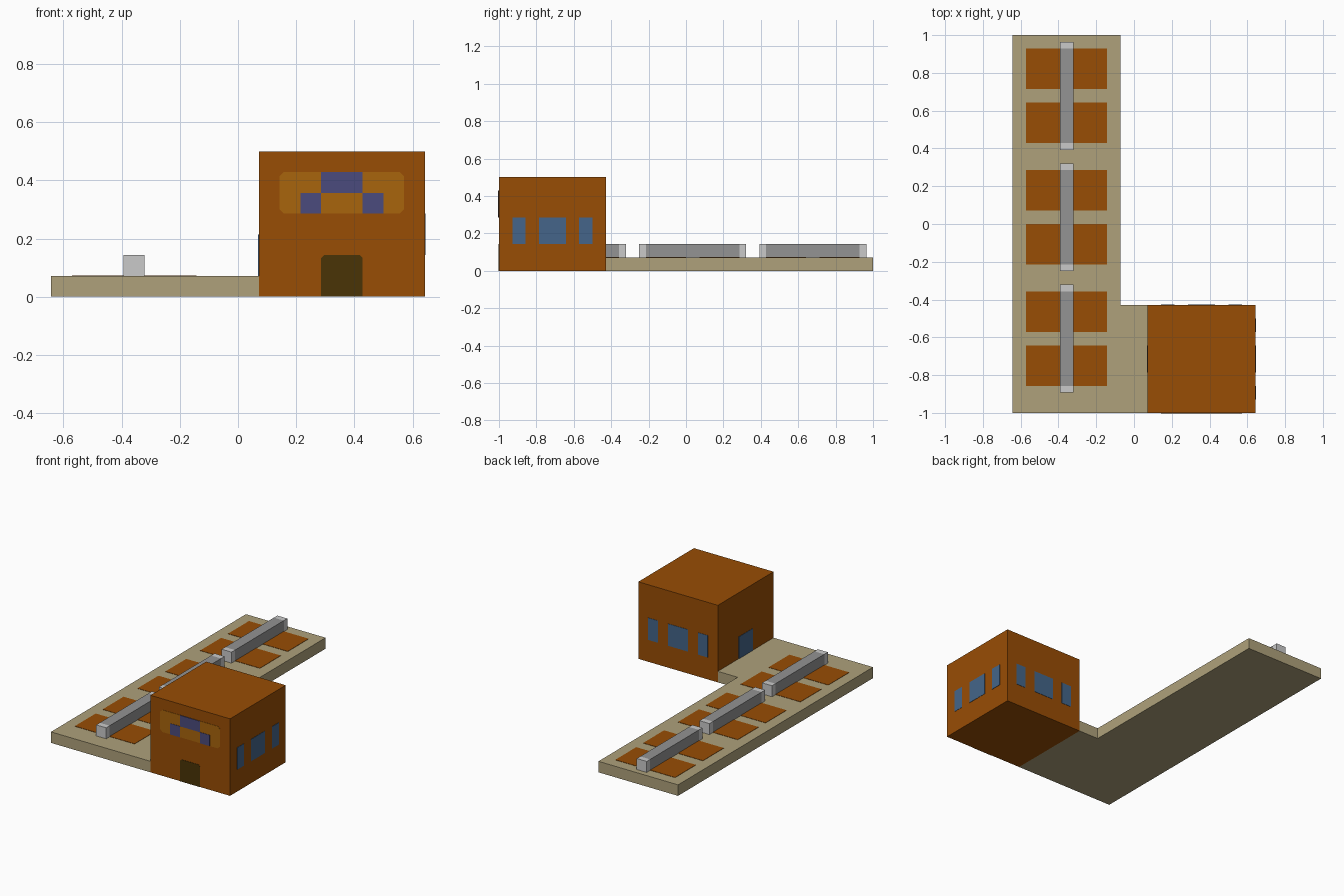
import bpy
import bmesh
from mathutils import Matrix, Vector

cube = bpy.data.objects.get("Cube")
if cube:
    bpy.data.objects.remove(cube, do_unlink=True)

U = 1 / 14       # layout module
T = 0.002        # thickness of painted plates


def material(name, r, g, b):
    m = bpy.data.materials.new(name)
    col = [(c / 255) ** 2.2 for c in (r, g, b)] + [1]
    m.diffuse_color = col
    m.use_nodes = True
    m.node_tree.nodes["Principled BSDF"].inputs["Base Color"].default_value = col
    return m


BRICK = material("rust orange", 151, 78, 13)
SAND = material("sand", 173, 160, 122)
STEEL = material("light grey", 201, 201, 201)
RAIL = material("mid grey", 146, 146, 146)
SIGN = material("amber", 167, 101, 20)
VIOLET = material("dusty violet", 76, 76, 124)
DOOR = material("dark brown", 75, 55, 15)
GLASS = material("slate blue", 70, 101, 136)


def add_object(name, bm, mat):
    bmesh.ops.recalc_face_normals(bm, faces=bm.faces)
    mesh = bpy.data.meshes.new(name)
    bm.to_mesh(mesh)
    bm.free()
    mesh.materials.append(mat)
    ob = bpy.data.objects.new(name, mesh)
    bpy.context.collection.objects.link(ob)
    return ob


def prism(name, outline, z0, z1, mat):
    bm = bmesh.new()
    face = bm.faces.new([bm.verts.new((x, y, z0)) for x, y in outline])
    out = bmesh.ops.extrude_face_region(bm, geom=[face])
    top = [v for v in out["geom"] if isinstance(v, bmesh.types.BMVert)]
    bmesh.ops.translate(bm, verts=top, vec=(0, 0, z1 - z0))
    return add_object(name, bm, mat)


def box(name, lo, hi, mat):
    x0, y0, z0 = lo
    x1, y1, z1 = hi
    return prism(name, [(x0, y0), (x1, y0), (x1, y1), (x0, y1)], z0, z1, mat)


# Building block and its wall frames (u along wall, v up, outward normal)
X0, X1, Y0, Y1 = U, 9 * U, -1, -6 * U
CX, CY, HALF = 5 * U, -10 * U, 4 * U
box("building", (X0, Y0, 0), (X1, Y1, 7 * U), BRICK)

WALLS = {"front": (0, -1), "back": (0, 1), "left": (1, 0), "right": (-1, 0)}


def wall_plate(name, wall, u0, u1, v0, v1, mat, depth=T, corner=0, foot=True):
    """Plate on a wall; u is measured from the wall centre in modules."""
    n = Vector((*WALLS[wall], 0))
    u = Vector((0, 0, 1)).cross(n)
    a, b, c, d = u0 * U, u1 * U, v0 * U, v1 * U
    k = corner
    pts = [(a, d - k), (a + k, d), (b - k, d), (b, d - k)] if k else [(a, d), (b, d)]
    if k and not foot:
        pts += [(b, c + k), (b - k, c), (a + k, c), (a, c + k)]
    else:
        pts += [(b, c), (a, c)]
    ob = prism(name, pts, -T, depth, mat)
    frame = Matrix((u, (0, 0, 1), n)).transposed().to_4x4()
    frame.translation = Vector((CX, CY, 0)) + n * HALF
    ob.data.transform(frame)
    return ob


# Entrance, sign band and its emblem blocks
wall_plate("front_door", "front", -1, 1, 0, 2, DOOR, corner=0.01)
wall_plate("sign_band", "front", -3, 3, 4, 6, SIGN, corner=0.015, foot=False)
wall_plate("sign_block_centre", "front", -1, 1, 5, 6, VIOLET, depth=2 * T)
wall_plate("sign_block_left", "front", 1, 2, 4, 5, VIOLET, depth=2 * T)
wall_plate("sign_block_right", "front", -2, -1, 4, 5, VIOLET, depth=2 * T)

# Windows on the outer and rear walls, glazed door to the platform
for wall in ("left", "back"):
    for i, (a, b) in enumerate(((-3, -2), (-1, 1), (2, 3))):
        wall_plate(f"{wall}_window_{i + 1}", wall, a, b, 2, 4, GLASS)
wall_plate("platform_door", "right", -1, 1, 1, 3, GLASS)

# L-shaped platform
prism("platform", [(-9 * U, -1), (U, -1), (U, Y1), (-U, Y1), (-U, 1), (-9 * U, 1)],
      0, U, SAND)

# Paved patches and divider rails, three bays along the platform
for i, mid in enumerate((-8.5, -0.5 + 1, 9.5)):
    start = (mid - 4) * U
    end = (mid + 4) * U
    x0, x1 = -5.5 * U, -4.5 * U
    cap = U / 2
    box(f"rail_{i + 1}", (x0, start + cap, U), (x1, end - cap, 2 * U), RAIL)
    box(f"rail_front_cap_{i + 1}", (x0, start, U), (x1, start + cap, 2 * U), STEEL)
    box(f"rail_back_cap_{i + 1}", (x0, end - cap, U), (x1, end, 2 * U), STEEL)
for i, y in enumerate((-12, -8, -3, 1, 6, 10)):
    box(f"patch_{i + 1}", (-8 * U, y * U, U - T), (-2 * U, (y + 3) * U, U + T), BRICK)
